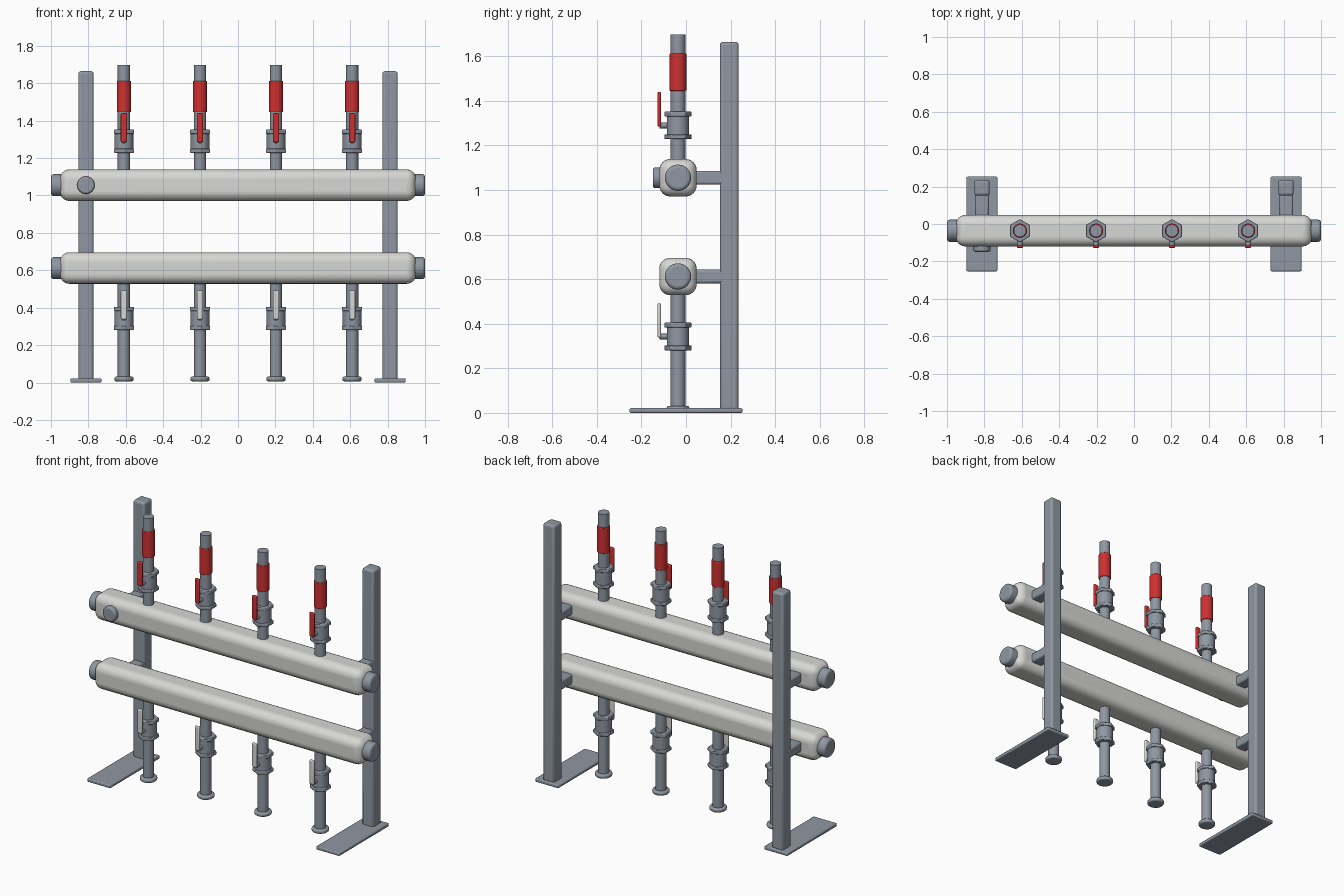
import bpy, math
from mathutils import Vector

if "Cube" in bpy.data.objects:
    bpy.data.objects.remove(bpy.data.objects["Cube"])


def material(name, rgb):
    m = bpy.data.materials.new(name)
    m.diffuse_color = (*rgb, 1)
    m.use_nodes = True
    m.node_tree.nodes["Principled BSDF"].inputs["Base Color"].default_value = m.diffuse_color
    return m


STEEL = material("blue_grey_steel", (0.28, 0.31, 0.36))
PAINT = material("light_grey_paint", (0.68, 0.68, 0.66))
RED = material("red_plastic", (0.62, 0.03, 0.03))
Y = -0.036                       # centre line of headers and pipes


def finish(ob, name, mat, bevel, segments):
    ob.name = name
    ob.data.materials.append(mat)
    if bevel:
        b = ob.modifiers.new("rounded_edges", 'BEVEL')
        b.width, b.segments, b.limit_method = bevel, segments, 'ANGLE'
        b.angle_limit = math.radians(40)
    bpy.ops.object.shade_smooth_by_angle(angle=math.radians(35))
    return ob


def box(name, lo, hi, mat, bevel=0.0, segments=2):
    lo, hi = Vector(lo), Vector(hi)
    bpy.ops.mesh.primitive_cube_add(size=1, location=(lo + hi) / 2)
    ob = bpy.context.object
    ob.scale = hi - lo
    bpy.ops.object.transform_apply(location=False, rotation=False, scale=True)
    return finish(ob, name, mat, bevel, segments)


def rod(name, start, end, r, mat, bevel=0.0, sides=32, segments=2):
    start, end = Vector(start), Vector(end)
    axis = end - start
    bpy.ops.mesh.primitive_cylinder_add(vertices=sides, radius=r, depth=axis.length,
                                        location=(start + end) / 2)
    ob = bpy.context.object
    ob.rotation_euler = axis.to_track_quat('Z', 'Y').to_euler()
    return finish(ob, name, mat, bevel, segments)


def valve(x, z, handle_mat, tag):
    rod(tag + "_valve_body", (x, Y, z - 0.05), (x, Y, z + 0.05), 0.05, STEEL, 0.008)
    # hexagonal nuts above and below the body
    for s in (-1, 1):
        rod(tag + "_valve_nut", (x, Y, z + s * 0.04), (x, Y, z + s * 0.062),
            0.062, STEEL, 0.004, sides=6)
    rod(tag + "_valve_stem", (x, Y - 0.03, z), (x, -0.12, z), 0.013, STEEL, sides=16)
    box(tag + "_valve_handle", (x - 0.017, -0.128, z - 0.006),
        (x + 0.017, -0.112, z + 0.15), handle_mat, 0.0075, 3)


# stand: foot plates and posts
for s in (-1, 1):
    x = s * 0.813
    box("foot_plate", (x - 0.083, -0.253, 0), (x + 0.083, 0.253, 0.022), STEEL, 0.006)
    box("post", (x - 0.041, 0.152, 0.01), (x + 0.041, 0.236, 1.665), STEEL, 0.014, 3)

# headers with end caps and brackets to the posts
for tag, z in (("lower", 0.612), ("upper", 1.055)):
    box(tag + "_header", (-0.952, Y - 0.084, z - 0.084), (0.952, Y + 0.084, z + 0.084),
        PAINT, 0.05, 6)
    for s in (-1, 1):
        rod(tag + "_end_cap", (s * 0.93, Y, z), (s * 1.0, Y, z), 0.059, STEEL, 0.015,
            segments=3)
        box(tag + "_bracket", (s * 0.813 - 0.038, 0.03, z - 0.031),
            (s * 0.813 + 0.038, 0.17, z + 0.031), STEEL, 0.01)

# round port on the front of the upper header
rod("front_port", (-0.813, -0.10, 1.055), (-0.813, -0.149, 1.055), 0.047, STEEL, 0.011,
    segments=3)

# four branch lines, above and below
for x in (-0.61, -0.203, 0.203, 0.61):
    rod("upper_pipe", (x, Y, 1.10), (x, Y, 1.697), 0.033, STEEL)
    rod("red_sleeve", (x, Y, 1.445), (x, Y, 1.612), 0.038, RED, 0.004)
    valve(x, 1.29, RED, "upper")
    rod("lower_pipe", (x, Y, 0.02), (x, Y, 0.56), 0.033, STEEL)
    rod("pipe_foot", (x, Y, 0.006), (x, Y, 0.032), 0.051, STEEL, 0.01, segments=3)
    valve(x, 0.343, PAINT, "lower")
